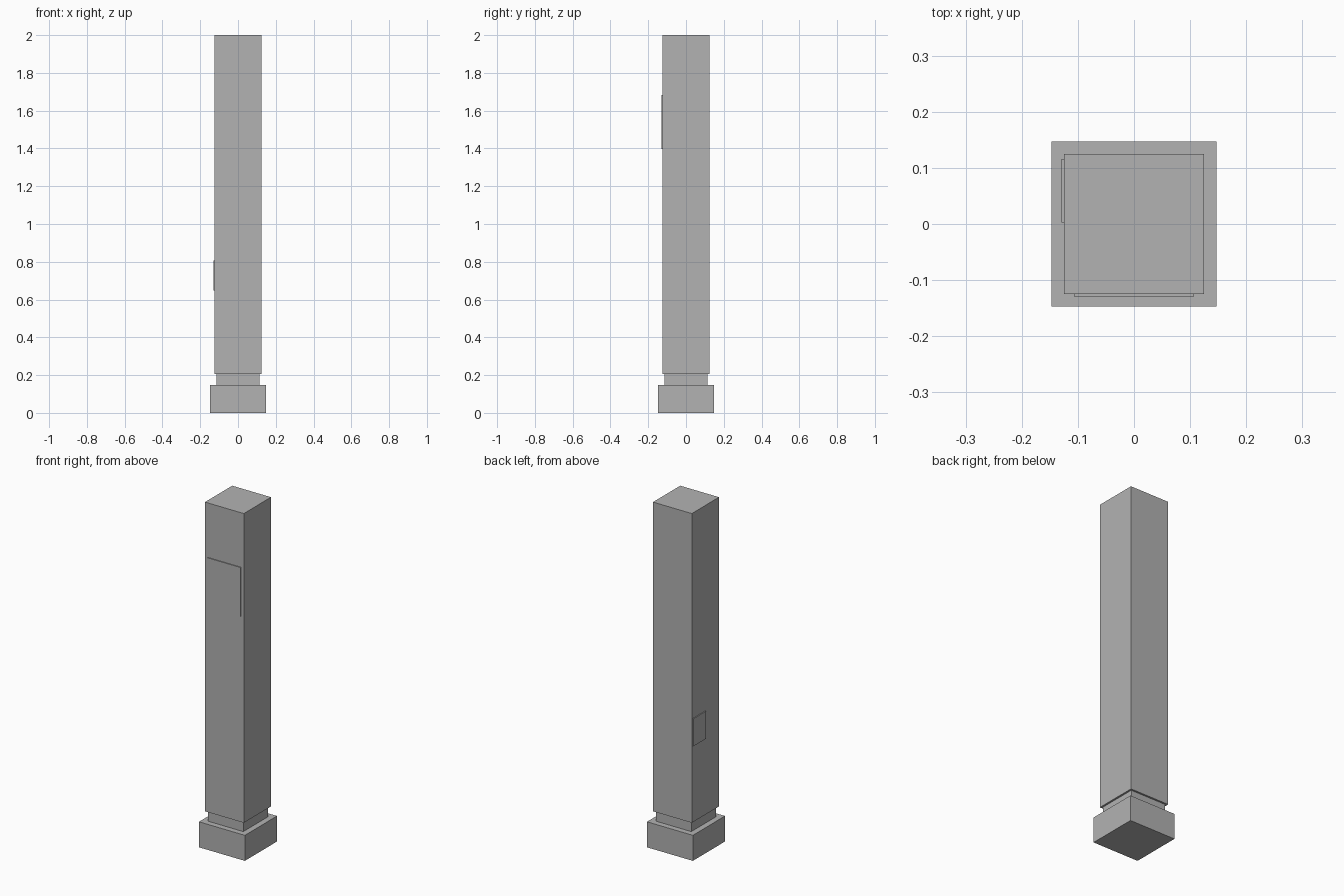
import bpy
from mathutils import Vector

cube = bpy.data.objects.get("Cube")
if cube:
    bpy.data.objects.remove(cube, do_unlink=True)

grey = bpy.data.materials.new("plain grey")
grey.use_nodes = True
colour = (0.448, 0.448, 0.448, 1)
grey.diffuse_color = colour
grey.node_tree.nodes["Principled BSDF"].inputs["Base Color"].default_value = colour


def box(name, low, high):
    """Add a flat-sided box spanning two opposite corners."""
    low, high = Vector(low), Vector(high)
    bpy.ops.mesh.primitive_cube_add(size=1, location=(low + high) / 2)
    obj = bpy.context.object
    obj.name = name
    obj.scale = high - low
    bpy.ops.object.transform_apply(location=False, rotation=False, scale=True)
    obj.data.materials.append(grey)
    return obj


def square_block(name, half, bottom, top):
    """Add a centred square block between two heights."""
    return box(name, (-half, -half, bottom), (half, half, top))


SHAFT = 0.1245
FACE = SHAFT + 0.005

# Stacked pillar: foot, recessed neck and tall shaft
square_block("foot", 0.1473, 0, 0.148)
square_block("neck", 0.1138, 0.148, 0.206)
square_block("shaft", SHAFT, 0.206, 2)

# Thin plates on the front and on the right side
box("front_plate", (-0.107, -FACE, 1.398), (0.107, -SHAFT, 1.684))
box("side_plate", (-FACE, 0.003, 0.648), (-SHAFT, 0.116, 0.808))
